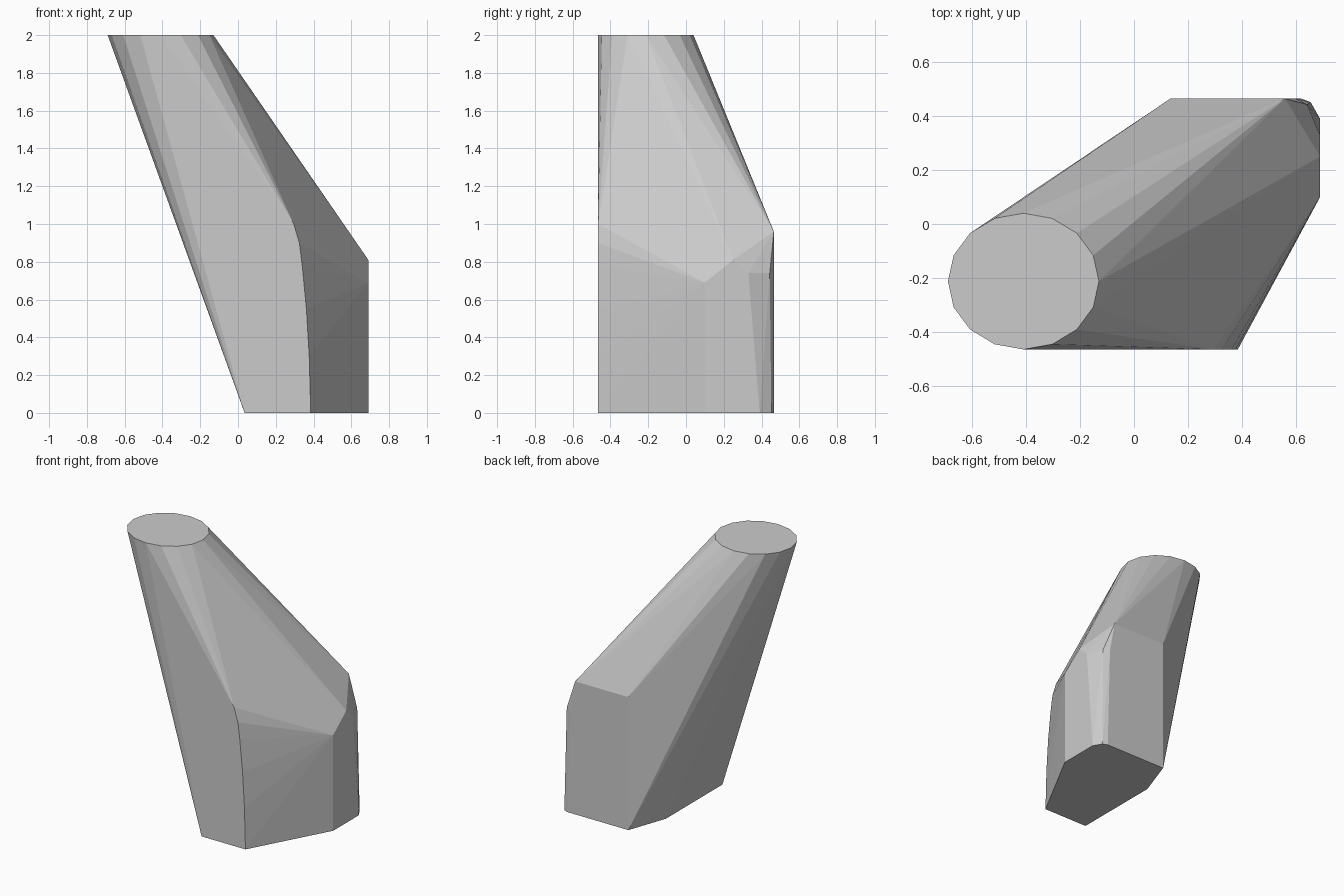
import bpy
import bmesh
import math

default_cube = bpy.data.objects.get("Cube")
if default_cube:
    bpy.data.objects.remove(default_cube, do_unlink=True)


def make_material(name, colour):
    material = bpy.data.materials.new(name)
    material.use_nodes = True
    material.diffuse_color = colour
    material.node_tree.nodes["Principled BSDF"].inputs["Base Color"].default_value = colour
    return material


def ellipse(centre_x, centre_y, radius_x, radius_y, height, sides):
    """Points of a flat oval cap."""
    angles = [math.tau * i / sides for i in range(sides)]
    return [(centre_x + radius_x * math.cos(a), centre_y + radius_y * math.sin(a), height)
            for a in angles]


def convex_solid(name, points, material):
    """Wrap the points in a flat-shaded convex shell."""
    mesh_data = bmesh.new()
    for point in points:
        mesh_data.verts.new(point)
    bmesh.ops.convex_hull(mesh_data, input=mesh_data.verts[:])
    loose = [v for v in mesh_data.verts if not v.link_faces]
    bmesh.ops.delete(mesh_data, geom=loose, context='VERTS')
    bmesh.ops.dissolve_limit(mesh_data, angle_limit=math.radians(0.3),
                             verts=mesh_data.verts[:], edges=mesh_data.edges[:])
    bmesh.ops.recalc_face_normals(mesh_data, faces=mesh_data.faces[:])
    mesh = bpy.data.meshes.new(name)
    mesh_data.to_mesh(mesh)
    mesh_data.free()
    mesh.materials.append(material)
    solid = bpy.data.objects.new(name, mesh)
    bpy.context.collection.objects.link(solid)
    return solid


FRONT, BACK, SIDE = -0.465, 0.465, 0.69

# Oval cap at the upper end of the leaning shaft
cap = ellipse(-0.41, -0.2125, 0.28, 0.2525, 2.0, 16)

# Outline of the foot on the ground
foot = [(x, y, 0) for x, y in (
    (0.035, FRONT), (0.385, FRONT), (SIDE, 0.1), (SIDE, 0.39),
    (0.655, 0.452), (0.62, BACK), (0.135, BACK), (0.035, 0.18))]

# Curved front corner rising from the foot
front_corner = [(x, FRONT, z) for x, z in (
    (0.377, 0.3), (0.362, 0.55), (0.34, 0.78), (0.325, 0.9), (0.295, 1.0))]

# Shoulder where the upright block turns into the shaft
shoulder = [(SIDE, 0.1, 0.69), (SIDE, 0.25, 0.81), (SIDE, 0.33, 0.74),
            (0.642, 0.443, 0.74), (0.6, BACK, 0.74),
            (0.56, BACK, 0.96), (0.135, BACK, 0.96)]

grey = make_material("plain grey", (0.6, 0.6, 0.6, 1))
convex_solid("leaning_post", cap + foot + front_corner + shoulder, grey)
